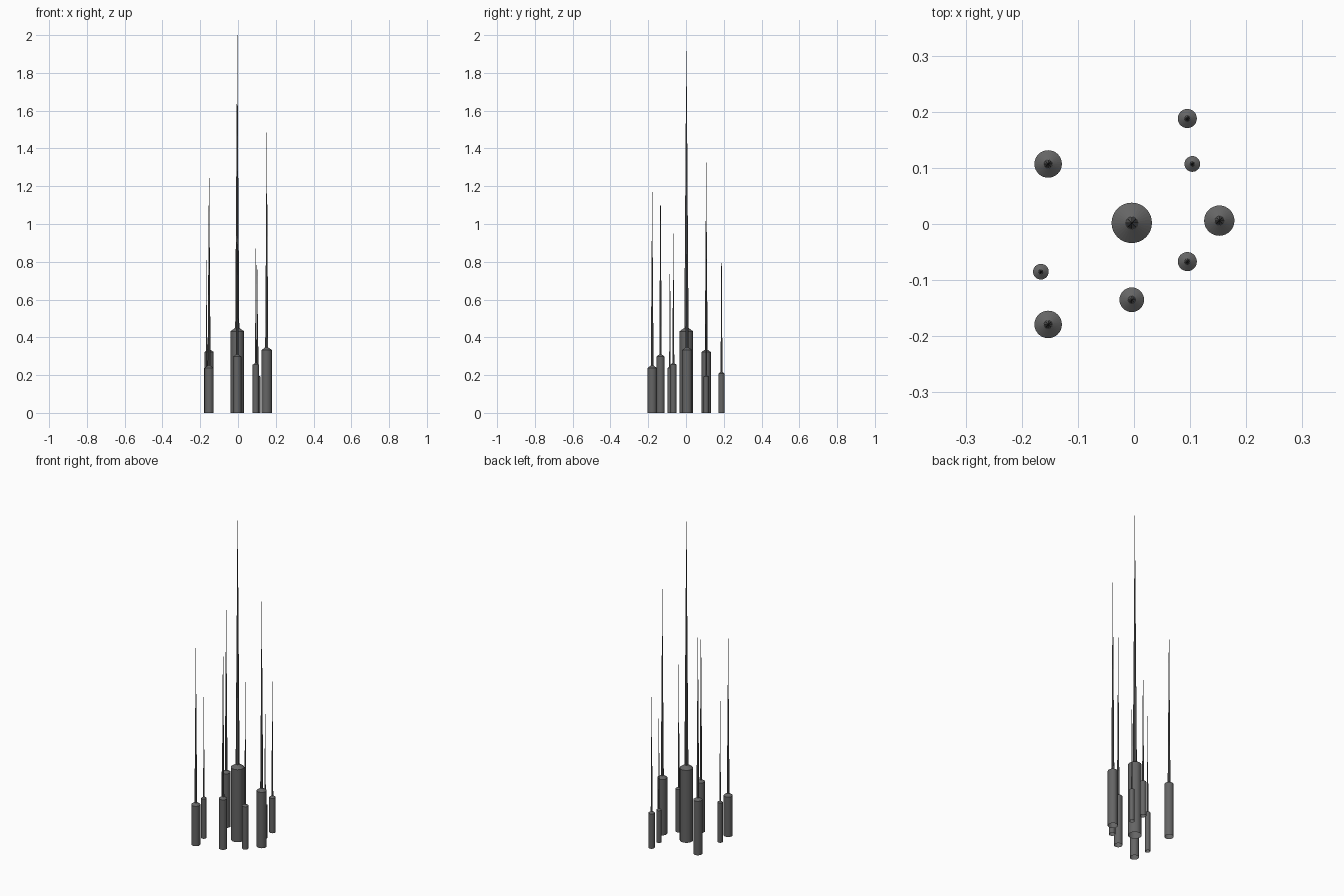
import bpy, bmesh
from math import cos, sin, tau

if "Cube" in bpy.data.objects:
    bpy.data.objects.remove(bpy.data.objects["Cube"])

# (x, y, radius, shoulder height, tip height) of each spire
SPIRES = [
    (-0.004, 0.002, 0.036, 0.432, 2.00),
    (-0.153, 0.107, 0.0245, 0.322, 1.34),
    (0.095, 0.188, 0.017, 0.208, 0.97),
    (0.104, 0.107, 0.014, 0.192, 0.83),
    (0.152, 0.006, 0.027, 0.333, 1.50),
    (0.095, -0.067, 0.017, 0.255, 1.01),
    (-0.004, -0.135, 0.022, 0.298, 1.28),
    (-0.166, -0.085, 0.014, 0.237, 0.88),
    (-0.153, -0.179, 0.0245, 0.238, 1.20),
]

dark = bpy.data.materials.new("dark_metal")
dark.diffuse_color = (0.13, 0.13, 0.13, 1)
dark.use_nodes = True
dark.node_tree.nodes["Principled BSDF"].inputs["Base Color"].default_value = dark.diffuse_color


def lathe(name, loc, rings, sides):
    """Solid of revolution from (radius, z) rings, open at the bottom."""
    bm = bmesh.new()
    loops = [[bm.verts.new((r * cos(tau * i / sides), r * sin(tau * i / sides), z))
              for i in range(sides)] for r, z in rings]
    for a, b in zip(loops, loops[1:]):
        for i in range(sides):
            j = (i + 1) % sides
            bm.faces.new((a[i], a[j], b[j], b[i]))
    bm.faces.new(loops[-1])
    mesh = bpy.data.meshes.new(name)
    bm.to_mesh(mesh)
    bm.free()
    mesh.materials.append(dark)
    ob = bpy.data.objects.new(name, mesh)
    ob.location = loc
    bpy.context.collection.objects.link(ob)


for n, (x, y, r, h, tip) in enumerate(SPIRES, 1):
    cap = h + 0.5 * r
    # cylindrical base with a sloped shoulder
    lathe(f"base_{n}", (x, y, 0), [(r, 0), (r, h), (0.3 * r, cap)], 32)
    # long tapering needle
    lathe(f"needle_{n}", (x, y, 0), [(0.3 * r, cap), (0.0001, tip)], 8)
